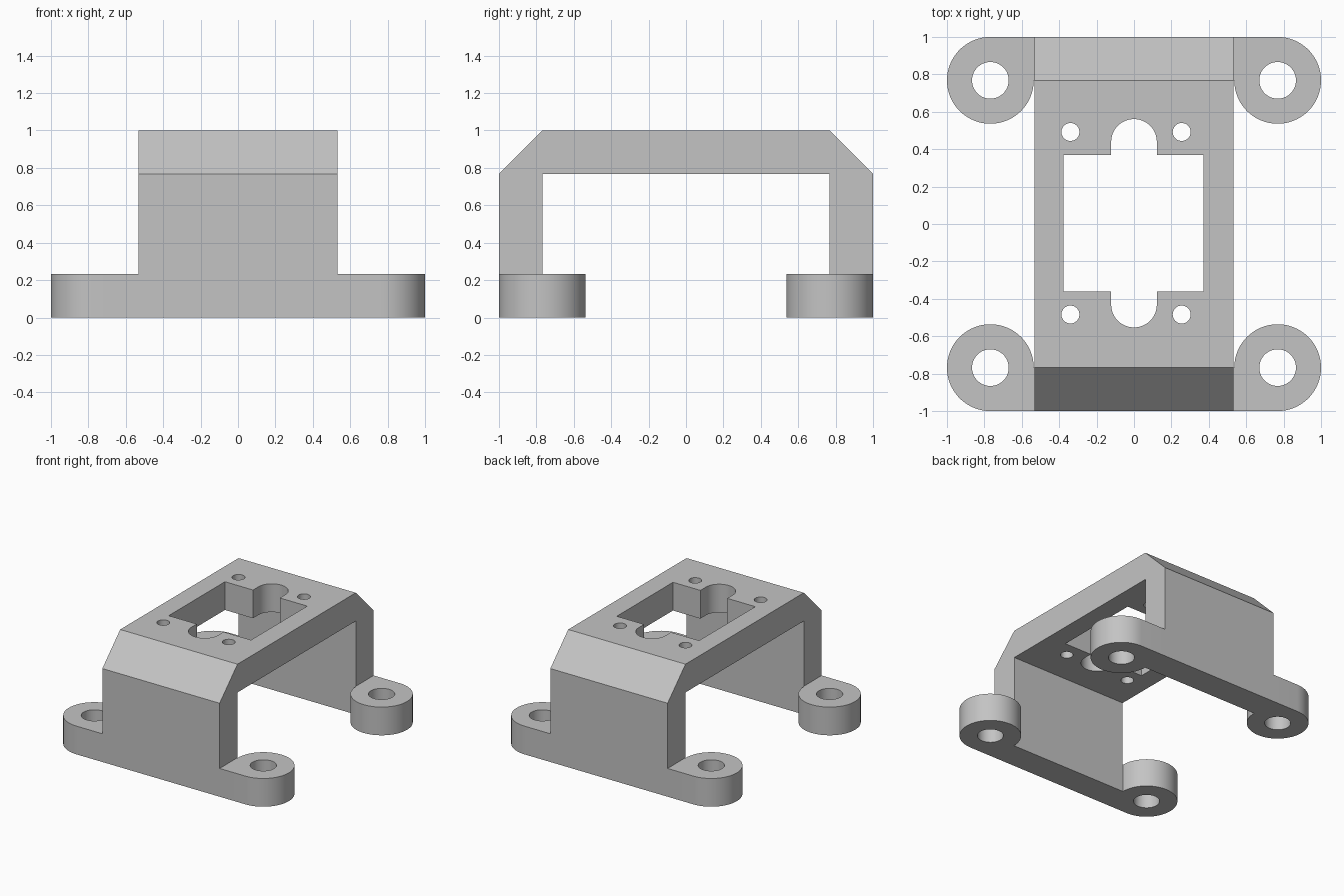
import bpy, bmesh, math

cube = bpy.data.objects.get("Cube")
if cube:
    bpy.data.objects.remove(cube, do_unlink=True)

HALF_W = 0.533      # half width of the bridge
WALL = 0.232        # wall thickness, also foot radius and height
FOOT = 1 - WALL     # foot hole centre

grey = bpy.data.materials.new("plain grey")
grey.use_nodes = True
grey.diffuse_color = (0.55, 0.55, 0.55, 1)
grey.node_tree.nodes["Principled BSDF"].inputs["Base Color"].default_value = grey.diffuse_color


def arc(cx, cy, r, start, end, steps):
    """Points along an arc, angles in degrees."""
    angles = [math.radians(start + (end - start) * i / steps) for i in range(steps + 1)]
    return [(cx + r * math.cos(a), cy + r * math.sin(a)) for a in angles]


def prism(name, outline, low, high, along_x=False):
    """Extrude a closed outline along z, or along x for a side profile."""
    bm = bmesh.new()
    place = (lambda a, b: (low, a, b)) if along_x else (lambda a, b: (a, b, low))
    face = bm.faces.new([bm.verts.new(place(a, b)) for a, b in outline])
    new = bmesh.ops.extrude_face_region(bm, geom=[face])["geom"]
    depth = high - low
    bmesh.ops.translate(bm, verts=[g for g in new if isinstance(g, bmesh.types.BMVert)],
                        vec=(depth, 0, 0) if along_x else (0, 0, depth))
    bmesh.ops.recalc_face_normals(bm, faces=bm.faces)
    mesh = bpy.data.meshes.new(name)
    bm.to_mesh(mesh)
    bm.free()
    mesh.materials.append(grey)
    obj = bpy.data.objects.new(name, mesh)
    bpy.context.collection.objects.link(obj)
    return obj


def combine(target, tool, operation):
    """Apply a boolean and discard the tool."""
    mod = target.modifiers.new(operation.lower(), "BOOLEAN")
    mod.operation, mod.solver, mod.object = operation, "EXACT", tool
    bpy.context.view_layer.objects.active = target
    bpy.ops.object.modifier_apply(modifier=mod.name)
    bpy.data.objects.remove(tool, do_unlink=True)


def drill(target, x, y, r, low, high):
    hole = prism("hole_cutter", arc(x, y, r, 0, 360, 48)[:-1], low, high)
    combine(target, hole, "DIFFERENCE")


# Bridge with chamfered shoulders
half = [(FOOT, FOOT), (FOOT, 0), (1, 0), (1, FOOT), (FOOT, 1)]
profile = half + [(-y, z) for y, z in reversed(half)]
bracket = prism("mounting_bracket", profile, -HALF_W, HALF_W, along_x=True)

# Rounded feet with screw holes
foot_shape = arc(FOOT, FOOT, WALL, 90, -180, 48) + [(HALF_W - 0.05, FOOT), (HALF_W - 0.05, 1)]
corners = [(sx, sy) for sx in (-1, 1) for sy in (-1, 1)]
for sx, sy in corners:
    foot = prism("foot", [(sx * x, sy * y) for x, y in foot_shape], 0, WALL)
    combine(bracket, foot, "UNION")
for sx, sy in corners:
    drill(bracket, sx * FOOT, sy * FOOT, 0.098, -0.1, 0.4)

# Rectangular window with a round-ended notch at each end
left, right, back, front, notch = -0.377, 0.371, 0.369, -0.361, 0.122
window = [(right, front), (right, back), (notch, back)]
window += arc(0, 0.439, notch, 0, 180, 32)
window += [(-notch, back), (left, back), (left, front), (-notch, front)]
window += arc(0, -0.431, notch, 180, 360, 32) + [(notch, front)]
combine(bracket, prism("window_cutter", window, 0.6, 1.2), "DIFFERENCE")

# Small screw holes around the window
for x in (-0.34, 0.255):
    for y in (-0.484, 0.492):
        drill(bracket, x, y, 0.048, 0.6, 1.2)

# Smooth the round walls, keep the corners sharp
bpy.ops.object.select_all(action="DESELECT")
bracket.select_set(True)
bpy.context.view_layer.objects.active = bracket
bpy.ops.object.shade_smooth_by_angle(angle=math.radians(30))
